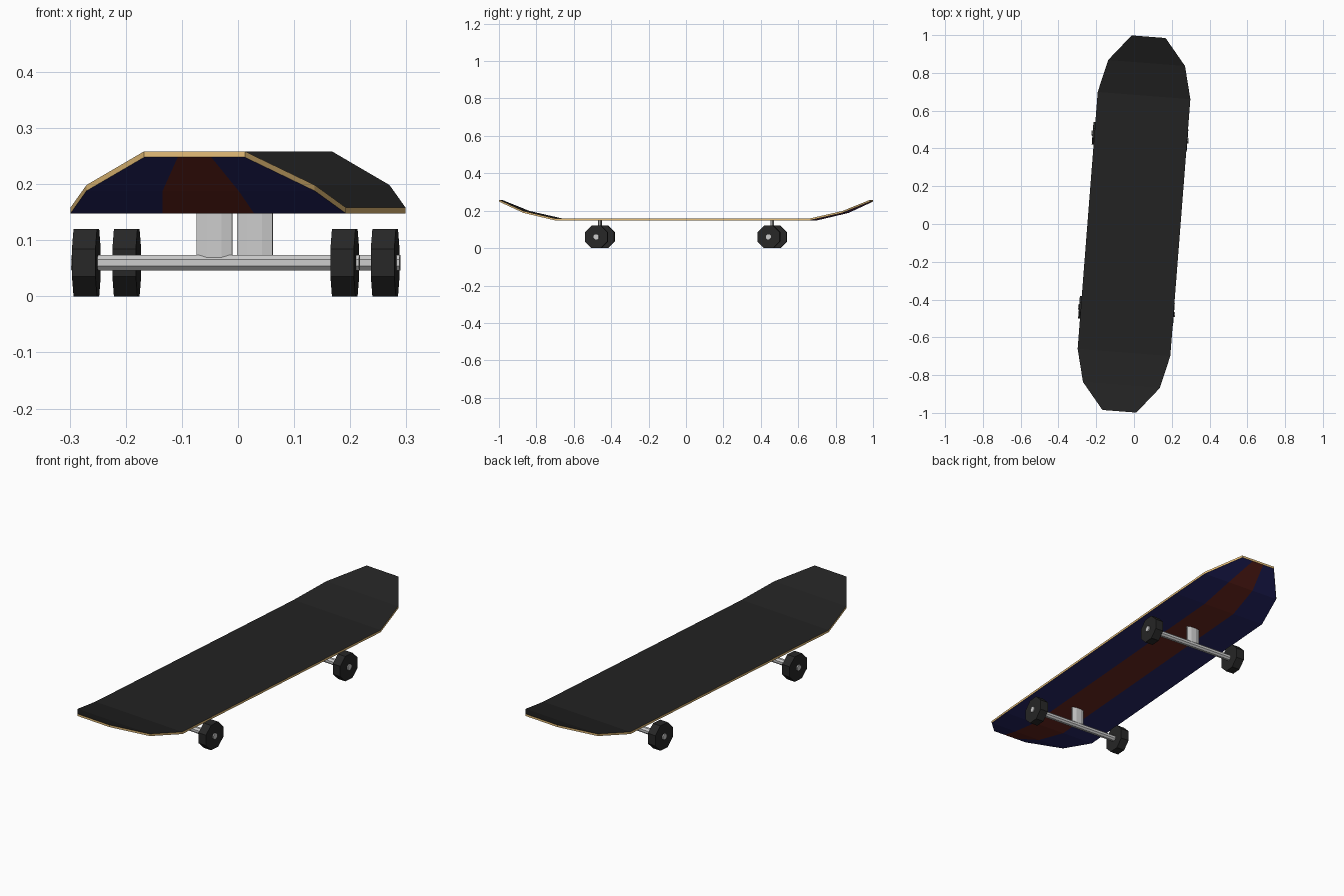
import bpy, bmesh
from math import radians, cos, pi
from mathutils import Matrix

if "Cube" in bpy.data.objects:
    bpy.data.objects.remove(bpy.data.objects["Cube"])

TURN = Matrix.Rotation(radians(-4.47), 4, 'Z')   # whole board sits slightly askew


def material(name, rgb):
    m = bpy.data.materials.new(name)
    m.diffuse_color = (*rgb, 1)
    m.use_nodes = True
    m.node_tree.nodes["Principled BSDF"].inputs["Base Color"].default_value = m.diffuse_color
    return m


GRIP = material("grip_black", (0.016, 0.016, 0.016))
WOOD = material("wood_edge", (0.80, 0.52, 0.19))
BLUE = material("blue_paint", (0.02, 0.02, 0.14))
RED = material("red_paint", (0.15, 0.02, 0.014))
RUBBER = material("wheel_black", (0.02, 0.02, 0.02))


def finish(bm, name, mats=()):
    bmesh.ops.recalc_face_normals(bm, faces=bm.faces)
    bm.transform(TURN)
    me = bpy.data.meshes.new(name)
    bm.to_mesh(me)
    bm.free()
    for m in mats:
        me.materials.append(m)
    ob = bpy.data.objects.new(name, me)
    bpy.context.collection.objects.link(ob)
    return ob


def octagon_prism(name, flat_radius, depth, matrix, mats=()):
    bm = bmesh.new()
    r = flat_radius / cos(pi / 8)
    bmesh.ops.create_cone(bm, cap_ends=True, segments=8, radius1=r, radius2=r, depth=depth,
                          matrix=matrix @ Matrix.Rotation(pi / 8, 4, 'Z'))
    return finish(bm, name, mats)


# Deck: (distance along board, half width, underside height), mirrored to both ends
half = [(0.682, 0.246, 0.148), (0.855, 0.204, 0.188), (0.9945, 0.09, 0.248)]
stations = [(-y, w, z) for y, w, z in reversed(half)] + half
THICK = 0.0105
bm = bmesh.new()
rows = []
for y, w, z in stations:
    low = [bm.verts.new((w * k, y, z)) for k in (-1, -1 / 3, 1 / 3, 1)]
    high = [bm.verts.new((w * k, y, z + THICK)) for k in (1, 1 / 3, -1 / 3, -1)]
    rows.append(low + high)
# Strips round the section: blue, red, blue underside, wood edge, grip top, wood edge
strip_mats = (2, 3, 2, 1, 0, 0, 0, 1)
for a, b in zip(rows, rows[1:]):
    for i, mi in enumerate(strip_mats):
        j = (i + 1) % 8
        bm.faces.new((a[i], a[j], b[j], b[i])).material_index = mi
for end in (rows[0], rows[-1]):
    bm.faces.new(end).material_index = 1
finish(bm, "deck", (GRIP, WOOD, BLUE, RED))

# Trucks: flattened post, axle and two wheels at each end
ALONG_X = Matrix.Rotation(pi / 2, 4, 'Y')
for end, y in (("front", -0.462), ("back", 0.462)):
    post = Matrix.Translation((-0.006, y, 0.109)) @ Matrix.Diagonal((1, 0.3, 1, 1))
    octagon_prism(end + "_post", 0.032, 0.082, post)
    octagon_prism(end + "_axle", 0.0135, 0.515, Matrix.Translation((-0.004, y, 0.06)) @ ALONG_X)
    for side, s in (("left", -1), ("right", 1)):
        octagon_prism(f"{end}_{side}_wheel", 0.06, 0.042,
                      Matrix.Translation((-0.004 + s * 0.231, y, 0.06)) @ ALONG_X, (RUBBER,))
